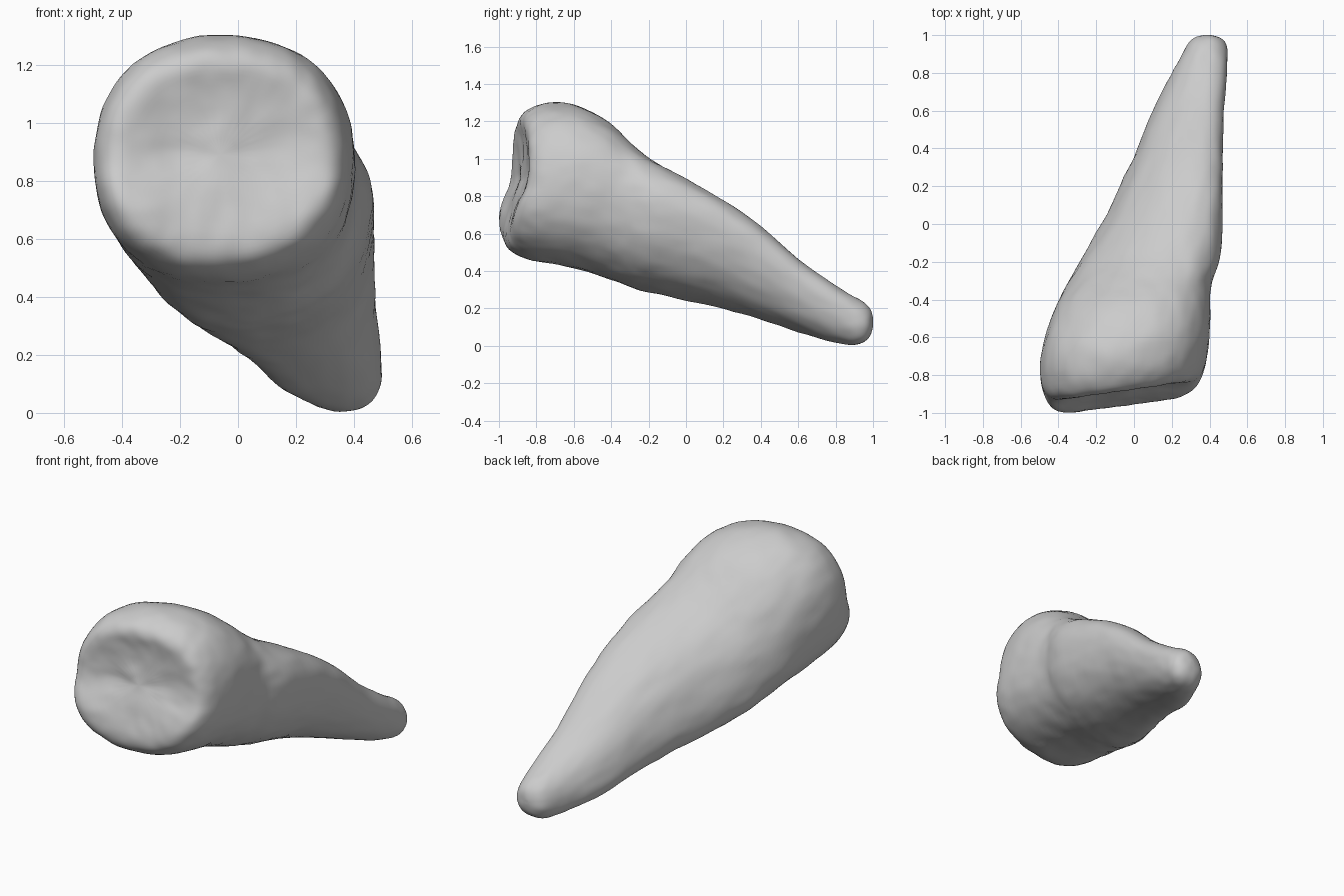
import bpy, bmesh, math
from mathutils import Vector

if "Cube" in bpy.data.objects:
    bpy.data.objects.remove(bpy.data.objects["Cube"])

N = 32  # points around each cross-section

# cross-sections along y: y, x min, x max, z min, z max, blunt-end tilt, diagonal skew
sections = [
    (-0.915, -0.20, 0.08, 0.76, 1.02, 1.0, 0),
    (-0.925, -0.33, 0.22, 0.64, 1.14, 1.0, 0),
    (-0.938, -0.41, 0.30, 0.56, 1.20, 1.0, 0),
    (-0.91, -0.465, 0.345, 0.50, 1.255, 0.95, 0),
    (-0.83, -0.497, 0.38, 0.455, 1.295, 0.8, 0),
    (-0.70, -0.505, 0.40, 0.44, 1.31, 0.5, 0),
    (-0.55, -0.465, 0.405, 0.40, 1.28, 0.2, 0.05),
    (-0.40, -0.405, 0.405, 0.355, 1.195, 0, 0.10),
    (-0.30, -0.345, 0.41, 0.31, 1.09, 0, 0.16),
    (-0.20, -0.295, 0.465, 0.285, 1.00, 0, 0.25),
    (0.00, -0.17, 0.47, 0.24, 0.895, 0, 0.38),
    (0.20, -0.075, 0.47, 0.20, 0.785, 0, 0.42),
    (0.40, 0.02, 0.47, 0.14, 0.65, 0, 0.40),
    (0.60, 0.09, 0.475, 0.07, 0.46, 0, 0.35),
    (0.80, 0.205, 0.495, 0.01, 0.32, 0, 0.2),
    (0.90, 0.25, 0.50, -0.005, 0.265, 0, 0.1),
    (0.96, 0.285, 0.49, 0.02, 0.225, 0, 0),
    (0.99, 0.325, 0.455, 0.06, 0.185, 0, 0),
    (1.002, 0.37, 0.41, 0.105, 0.145, 0, 0),
]


def spow(v, e):
    return math.copysign(abs(v) ** e, v)


def blunt_lean(x, z):
    # lower left of the blunt end bulges forward, the top sits back
    t = min(1, max(0, (z - 0.68) / 0.24))
    return 0.14 * (x + 0.05) - 0.03 + 0.08 * t * t * (3 - 2 * t)


# tapered body lofted through the sections
bm = bmesh.new()
rings = []
for y, x0, x1, z0, z1, tilt, skew in sections:
    cx, cz, rx, rz = (x0 + x1) / 2, (z0 + z1) / 2, (x1 - x0) / 2, (z1 - z0) / 2
    e = 2 / 2.25
    d = math.asin(skew) / 2
    ring = []
    for i in range(N):
        a = 2 * math.pi * i / N
        x = cx + rx * spow(math.cos(a - d), e)
        z = cz + rz * spow(math.sin(a + d), e)
        ring.append(bm.verts.new((x, y + tilt * blunt_lean(x, z), z)))
    rings.append(ring)
for a, b in zip(rings, rings[1:]):
    for i in range(N):
        j = (i + 1) % N
        bm.faces.new((a[i], a[j], b[j], b[i]))

# close both ends with fans
for ring in (rings[0], rings[-1]):
    c = bm.verts.new(sum((v.co for v in ring), Vector()) / N)
    for i in range(N):
        bm.faces.new((ring[i], ring[(i + 1) % N], c))
bmesh.ops.recalc_face_normals(bm, faces=bm.faces)

mesh = bpy.data.meshes.new("tapered_body")
bm.to_mesh(mesh)
bm.free()
body = bpy.data.objects.new("tapered_body", mesh)
bpy.context.collection.objects.link(body)
mesh.shade_smooth()

sub = body.modifiers.new("smooth", 'SUBSURF')
sub.levels = sub.render_levels = 2

# gentle uneven surface
tex = bpy.data.textures.new("uneven", 'CLOUDS')
tex.noise_scale = 0.12
tex.noise_depth = 1
disp = body.modifiers.new("uneven", 'DISPLACE')
disp.texture = tex
disp.strength = 0.012
disp.mid_level = 0.5
